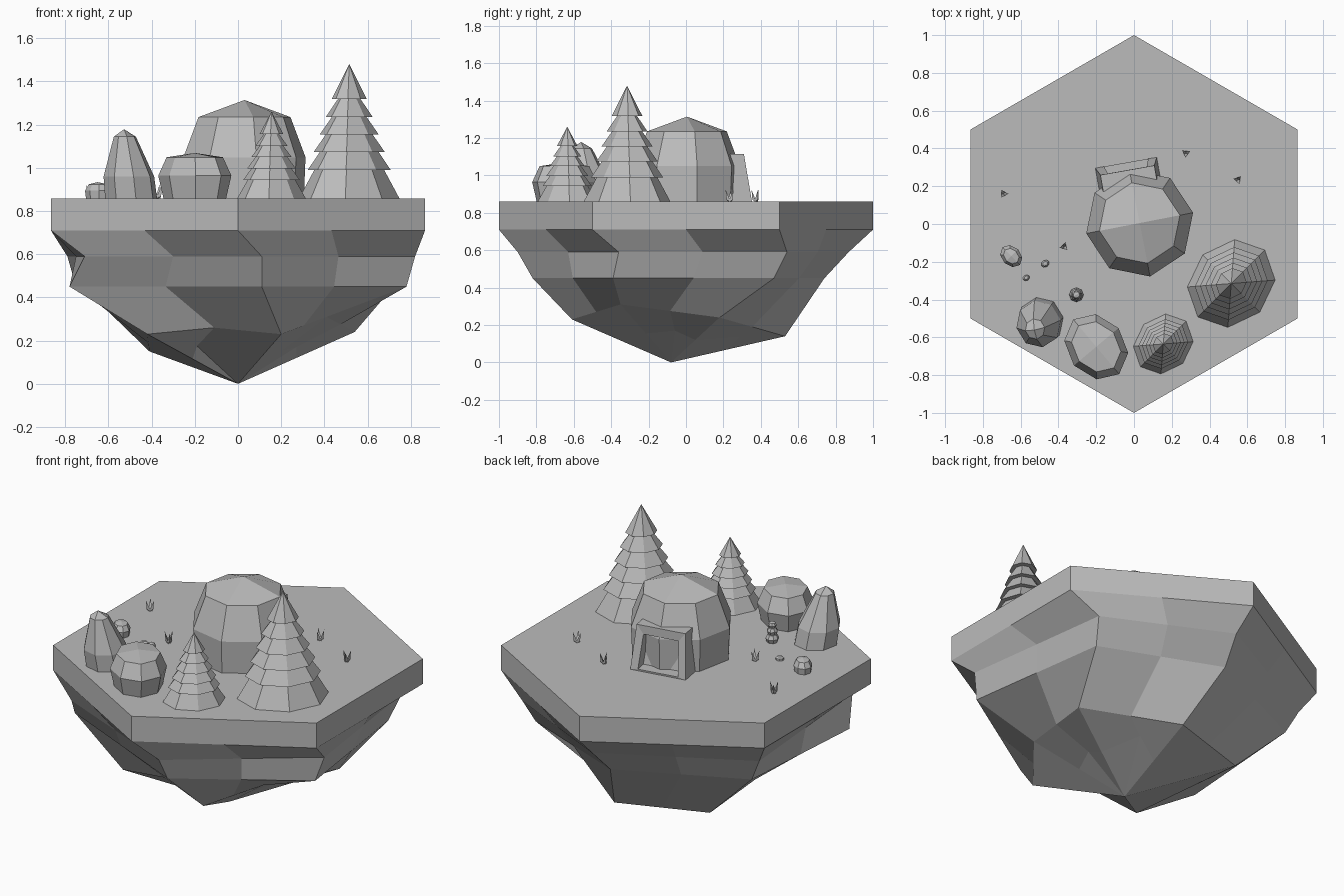
import bpy, bmesh
from math import sin, cos, radians, pi
from mathutils import Vector, Matrix

cube = bpy.data.objects.get("Cube")
if cube:
    bpy.data.objects.remove(cube, do_unlink=True)

GROUND = 0.859

stone = bpy.data.materials.new("plain grey")
stone.use_nodes = True
stone.diffuse_color = (0.5, 0.5, 0.5, 1)
shader = stone.node_tree.nodes["Principled BSDF"]
shader.inputs["Base Color"].default_value = stone.diffuse_color
shader.inputs["Roughness"].default_value = 0.8


def finish(bm, name, location=(0, 0, 0), turn=0):
    bmesh.ops.recalc_face_normals(bm, faces=bm.faces)
    mesh = bpy.data.meshes.new(name)
    bm.to_mesh(mesh)
    bm.free()
    mesh.materials.append(stone)
    obj = bpy.data.objects.new(name, mesh)
    obj.location = location
    obj.rotation_euler.z = radians(turn)
    bpy.context.collection.objects.link(obj)
    return obj


def skin(bm, rings):
    """Bridge successive rings of points with quads; returns vertex rings."""
    loops = [[bm.verts.new(p) for p in ring] for ring in rings]
    for low, high in zip(loops, loops[1:]):
        n = len(low)
        for i in range(n):
            j = (i + 1) % n
            bm.faces.new((low[i], low[j], high[j], high[i]))
    return loops


def circle(radius, z, sides, sx=1, sy=1, dx=0, dy=0):
    return [(dx + sx * radius * cos(2 * pi * i / sides),
             dy + sy * radius * sin(2 * pi * i / sides), z) for i in range(sides)]


def with_midpoints(corners):
    """Six corners, with a point halfway along every side."""
    ring = []
    for i, corner in enumerate(corners):
        a, b = Vector(corner), Vector(corners[(i + 1) % 6])
        ring += [a, (a + b) / 2]
    return ring


def level_ring(corners, z):
    return with_midpoints([(x, y, z) for x, y in corners])


def boulder(name, x, y, profile, peak, turn=0, sx=1, sy=1, z=GROUND, lean=(0, 0)):
    """Eight sided lump whose cap is four quads around a peak."""
    bm = bmesh.new()
    rings = []
    for r, h in profile:
        k = h / peak
        rings.append(circle(r, h, 8, sx, sy, lean[0] * k, lean[1] * k))
    loops = skin(bm, rings)
    bm.faces.new(loops[0])
    top = bm.verts.new((lean[0], lean[1], peak))
    last = loops[-1]
    for i in range(0, 8, 2):
        bm.faces.new((top, last[i], last[i + 1], last[(i + 2) % 8]))
    return finish(bm, name, (x, y, z), turn)


def pine(name, x, y, height, radius, turn):
    """Stack of overlapping flared skirts, wider on one diagonal, ending in a point."""
    bm = bmesh.new()
    sides, stretch = 8, 1.17
    starts = [0, 0.21, 0.345, 0.475, 0.605, 0.74]
    for t, start in enumerate(starts):
        wide = radius * (1 - 0.12 * t - 0.05 * (t > 0))
        bottom = circle(wide, start * height, sides, stretch)
        if t < len(starts) - 1:
            narrow = radius * (0.79 - 0.12 * (t + 1))
            top = starts[t + 1] + 0.02
            low, high = skin(bm, [bottom, circle(narrow, top * height, sides, stretch)])
            bm.faces.new(high)
        else:
            low = [bm.verts.new(p) for p in bottom]
            tip = bm.verts.new((0, 0, height))
            for i in range(sides):
                bm.faces.new((low[i], low[(i + 1) % sides], tip))
        bm.faces.new(low)
    finish(bm, name, (x, y, GROUND), turn)


# Hexagonal slab and the ragged rock that hangs below it
bm = bmesh.new()
hexagon = [(sin(i * pi / 3), -cos(i * pi / 3)) for i in range(6)]
ledge = [(.11, -.9), (.82, -.36), (.7, .54), (.01, .87), (-.79, .44), (-.71, -.55)]
waist = [(.11, -.82), (.78, -.39), (.66, .47), (-.02, .74), (-.72, .41), (-.78, -.42)]
root = with_midpoints([(.2, -.61, .23), (.41, -.35, .31), (.54, .18, .24),
                       (.1, .53, .14), (-.41, .36, .15), (-.42, -.48, .23)])
root[11] = Vector((-.11, -.48, .26))
tip_point = Vector((0, -0.08, 0))
keel = [p.lerp(tip_point, 0.5) for p in root]
# Notches under the overhangs
keel[3], keel[5], keel[11] = (.27, -.06, .17), (.2, .29, .14), (-.19, -.31, .175)
loops = skin(bm, [level_ring(hexagon, GROUND), level_ring(hexagon, 0.71),
                  level_ring(ledge, 0.59), level_ring(waist, 0.45), root, keel])
bm.faces.new(loops[0])
tip = bm.verts.new(tip_point)
for i in range(12):
    bm.faces.new((loops[-1][i], loops[-1][(i + 1) % 12], tip))
finish(bm, "floating_island")

# Domed hut
boulder("hut_dome", 0.03, 0.005, [(.28, 0), (.288, .19), (.217, .376)], .455, 11)

# Hut doorway: tapered block with a recessed opening
bm = bmesh.new()
half_base, half_top, tall = 0.165, 0.145, 0.255
front = [(-half_base, .07, 0), (half_base, .07, 0), (half_top, .03, tall), (-half_top, .03, tall)]
back = [(x, -.1, z) for x, y, z in front]
loops = skin(bm, [back, front])
bm.faces.new(loops[0])
opening = [bm.verts.new((x * 0.72, y + 0.001, 0.01 + z * 0.76)) for x, y, z in front]
inner = [bm.verts.new(v.co - Vector((0, 0.07, 0))) for v in opening]
for i in range(4):
    j = (i + 1) % 4
    bm.faces.new((loops[1][i], loops[1][j], opening[j], opening[i]))
    bm.faces.new((opening[i], opening[j], inner[j], inner[i]))
bm.faces.new(inner)
finish(bm, "hut_doorway", (-0.03, 0.255, GROUND), 10)

# Pines
pine("large_pine", 0.515, -0.315, 0.621, 0.214, 45)
pine("small_pine", 0.155, -0.635, 0.401, 0.146, 45)

# Boulders
boulder("round_boulder", -0.2, -0.65, [(.15, 0), (.175, .105), (.135, .19)], .21, -50, 1.08, .88)
boulder("tall_boulder", -0.495, -0.515, [(.122, 0), (.119, .1), (.052, .285)], .32, 10, 1, 1.05,
        lean=(-.04, -.04))
boulder("little_boulder", -0.65, -0.17, [(.055, 0), (.06, .035), (.042, .065)], .075, -45, 1.1, .85)
for i, (x, y, r) in enumerate([(-.47, -.21, .023), (-.57, -.285, .019)]):
    boulder(f"pebble_{i + 1}", x, y, [(r, 0), (r, r * .5), (r * .6, r * .9)], r, 30, 1, .8)

# Stacked stone pile
level = GROUND
for i, r in enumerate((0.038, 0.031, 0.024)):
    boulder(f"stacked_stone_{i + 1}", -0.305, -0.375,
            [(r * .75, 0), (r, r * .6), (r * .7, r * 1.2)], r * 1.4, 15 * i, z=level)
    level += r * 1.25

# Grass tufts: three outward leaning blades each
for n, (x, y) in enumerate([(-.69, .16), (.275, .375), (.55, .235), (-.37, -.12)]):
    bm = bmesh.new()
    for k in range(3):
        spin = Matrix.Rotation(2 * pi * k / 3, 3, 'Z')
        base = [bm.verts.new(spin @ Vector(p)) for p in
                ((0, -.012, 0), (.02, 0, .01), (0, .012, 0))]
        point = bm.verts.new(spin @ Vector((.025, 0, .065)))
        bm.faces.new(base)
        for i in range(3):
            bm.faces.new((base[i], base[(i + 1) % 3], point))
    finish(bm, f"grass_tuft_{n + 1}", (x, y, GROUND), 25 * n)
